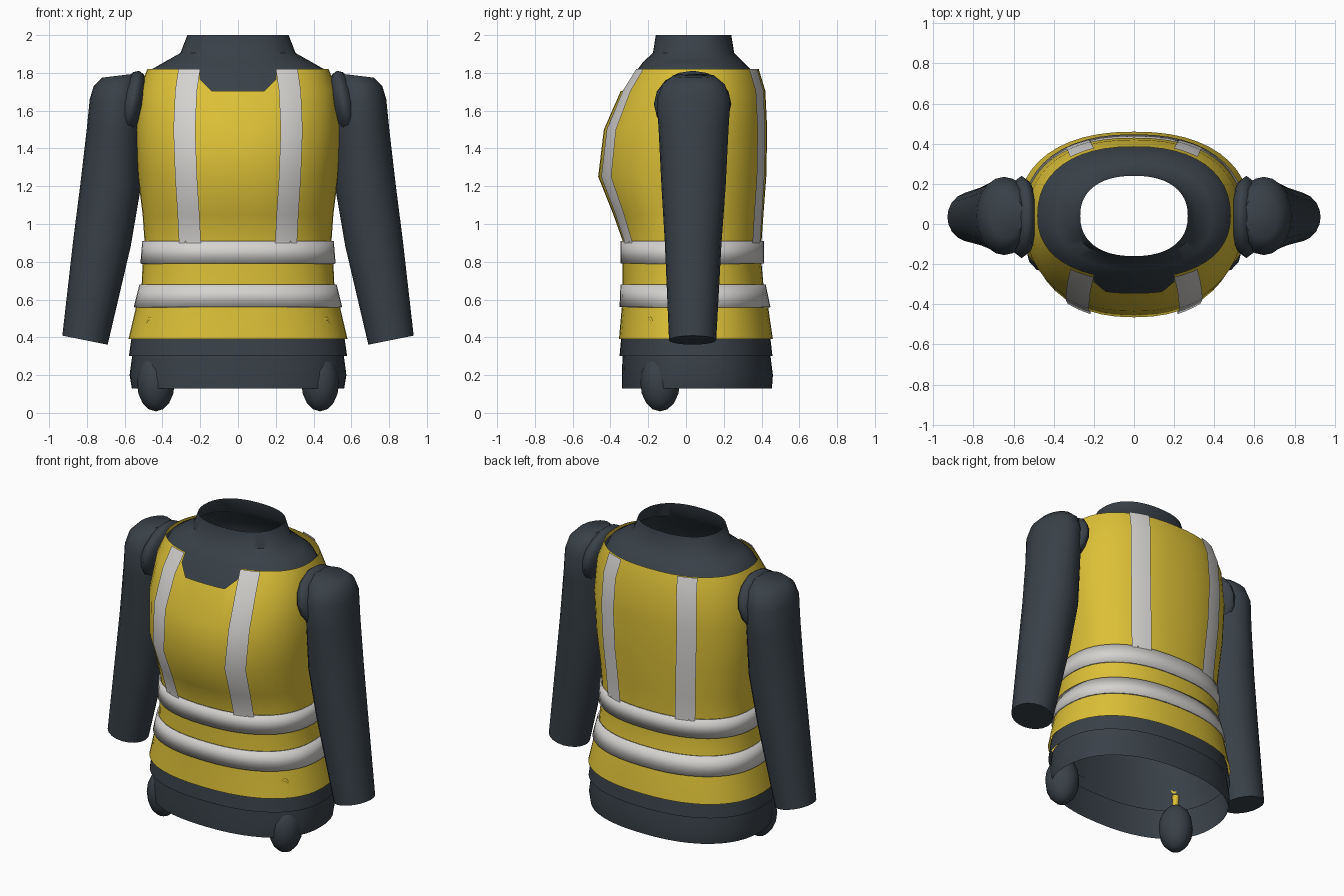
import bpy, bmesh, math
from mathutils import Vector

if "Cube" in bpy.data.objects:
    bpy.data.objects.remove(bpy.data.objects["Cube"])

CY, N, SEG = 0.04, 2.3, 48   # section centre in y, roundness, sides


def material(name, rgb):
    m = bpy.data.materials.new(name)
    m.diffuse_color = (*rgb, 1)
    m.use_nodes = True
    m.node_tree.nodes["Principled BSDF"].inputs["Base Color"].default_value = m.diffuse_color
    return m


DARK = material("charcoal cloth", (0.040, 0.052, 0.065))
YELLOW = material("safety yellow", (0.72, 0.53, 0.038))
SILVER = material("reflective silver", (0.66, 0.65, 0.63))

# vest sections: z, half width, front y, back y
VEST = [(0.39, 0.58, -0.355, 0.46), (0.56, 0.54, -0.34, 0.435), (0.68, 0.51, -0.335, 0.41),
        (0.79, 0.505, -0.335, 0.40), (0.91, 0.495, -0.335, 0.40), (1.05, 0.505, -0.385, 0.41),
        (1.25, 0.53, -0.465, 0.425), (1.5, 0.545, -0.435, 0.43), (1.705, 0.525, -0.345, 0.42),
        (1.82, 0.48, -0.27, 0.385)]


def section(z):
    for a, b in zip(VEST, VEST[1:]):
        if z <= b[0] + 1e-6:
            t = (z - a[0]) / (b[0] - a[0])
            return tuple(p + (q - p) * t for p, q in zip(a, b))
    return VEST[-1]


def grown(s, d):
    return (s[0], s[1] + d, s[2] - d, s[3] + d)


def finish(name, bm, mat, angle=40, thick=0):
    bmesh.ops.recalc_face_normals(bm, faces=bm.faces)
    me = bpy.data.meshes.new(name)
    bm.to_mesh(me)
    bm.free()
    me.materials.append(mat)
    ob = bpy.data.objects.new(name, me)
    bpy.context.collection.objects.link(ob)
    if thick:
        mod = ob.modifiers.new("thickness", 'SOLIDIFY')
        mod.thickness = thick
        mod.offset = -1
    bpy.ops.object.select_all(action='DESELECT')
    ob.select_set(True)
    bpy.context.view_layer.objects.active = ob
    bpy.ops.object.shade_smooth_by_angle(angle=math.radians(angle))
    return ob


def bridge(bm, rings):
    n = len(rings[0])
    for a, b in zip(rings, rings[1:]):
        for i in range(n):
            j = (i + 1) % n
            bm.faces.new((a[i], a[j], b[j], b[i]))


def shell(sections):
    """Open tube of rounded torso sections."""
    bm = bmesh.new()
    rings = []
    for z, rx, yf, yb in sections:
        ring = []
        for i in range(SEG):
            a = math.tau * i / SEG
            c, s = math.cos(a), math.sin(a)
            x = math.copysign(abs(c) ** (2 / N), c) * rx
            depth = yb - CY if s > 0 else CY - yf
            ring.append(bm.verts.new((x, CY + math.copysign(abs(s) ** (2 / N), s) * depth, z)))
        rings.append(ring)
    bridge(bm, rings)
    return bm


# shirt body with neck, hidden under the vest
body = [grown(s, -0.018) for s in VEST[:-1]]
body += [(1.82, 0.455, -0.255, 0.34), (1.86, 0.385, -0.225, 0.30),
         (1.905, 0.305, -0.175, 0.255), (2.0, 0.268, -0.16, 0.24)]
finish("shirt_body", shell(body), DARK)

# shirt hem and lower skirt
finish("shirt_hem", shell([(0.30, 0.578, -0.352, 0.458), (0.41, 0.562, -0.342, 0.445)]), DARK)
finish("lower_skirt", shell([(0.13, 0.562, -0.34, 0.455), (0.20, 0.574, -0.34, 0.46),
                             (0.32, 0.558, -0.335, 0.445)]), DARK)

# vest with a cut front neckline
bm = shell(VEST)
for co, no in (((0.2, 0, 0), (1, 0, 0)), ((-0.2, 0, 0), (1, 0, 0)),
               ((0.2, 0, 1.765), (1, 0, -1)), ((-0.2, 0, 1.765), (1, 0, 1))):
    faces = [f for f in bm.faces if f.calc_center_median().z > 1.705
             and f.calc_center_median().y < 0]
    edges = {e for f in faces for e in f.edges}
    verts = {v for f in faces for v in f.verts}
    bmesh.ops.bisect_plane(bm, geom=faces + list(edges) + list(verts),
                           plane_co=co, plane_no=Vector(no).normalized())
gone = []
for f in bm.faces:
    c = f.calc_center_median()
    if c.z > 1.705 and c.y < 0 and abs(c.x) < 0.2 and abs(c.x) - 0.2 < c.z - 1.765:
        gone.append(f)
bmesh.ops.delete(bm, geom=gone, context='FACES')
finish("vest", bm, YELLOW)

# horizontal reflective bands
for name, z0, z1 in (("waist_band", 0.79, 0.91), ("lower_band", 0.56, 0.68)):
    finish(name, shell([grown(section(z), 0.012) for z in (z0, z1)]), SILVER, thick=0.01)

# vertical reflective strips, front and back
STRIP_X = {0.90: 0.255, 0.91: 0.255, 1.05: 0.262, 1.25: 0.275, 1.5: 0.284, 1.705: 0.275, 1.82: 0.258}
for side, label in ((1, "right"), (-1, "left")):
    for back in (False, True):
        bm = bmesh.new()
        rows = []
        for z, cx in STRIP_X.items():
            _, rx, yf, yb = grown(section(z), 0.012)
            depth = yb - CY if back else yf - CY
            row = []
            for k in range(6):
                x = cx - 0.058 + 0.116 * k / 5
                row.append(bm.verts.new((side * x, CY + depth * (1 - (x / rx) ** N) ** (1 / N), z)))
            rows.append(row)
        for a, b in zip(rows, rows[1:]):
            for k in range(5):
                bm.faces.new((a[k], a[k + 1], b[k + 1], b[k]))
        bmesh.ops.recalc_face_normals(bm, faces=bm.faces)
        f0 = next(iter(bm.faces))
        if (f0.normal.y > 0) != back:
            bmesh.ops.reverse_faces(bm, faces=bm.faces)
        finish(f"{'back' if back else 'front'}_strip_{label}", bm, SILVER)

# sleeves: z, centre x, half width, half depth, centre y, tilt
SLEEVE = [(0.385, 0.81, 0.12, 0.125, 0.035, 0.2), (0.90, 0.72, 0.152, 0.15, 0.038, 0.12),
          (1.20, 0.675, 0.16, 0.17, 0.04, 0.05), (1.50, 0.655, 0.146, 0.185, 0.04, 0),
          (1.66, 0.647, 0.138, 0.195, 0.04, 0), (1.74, 0.642, 0.122, 0.165, 0.04, -0.08),
          (1.785, 0.635, 0.085, 0.11, 0.04, -0.12)]


def ellipsoid(name, mat, loc, scale, tilt=0.0, u=12, v=8):
    bm = bmesh.new()
    bmesh.ops.create_uvsphere(bm, u_segments=u, v_segments=v, radius=1)
    ob = finish(name, bm, mat, 60)
    ob.location, ob.scale, ob.rotation_euler = loc, scale, (0, tilt, 0)


for side, label in ((1, "right"), (-1, "left")):
    bm = bmesh.new()
    rings = []
    for z, cx, rx, ry, cy, tilt in SLEEVE:
        ring = []
        for i in range(20):
            a = math.tau * i / 20
            dx = rx * math.cos(a)
            ring.append(bm.verts.new((side * (cx + dx), cy + ry * math.sin(a), z + tilt * dx)))
        rings.append(ring)
    bridge(bm, rings)
    bm.faces.new(rings[0])
    bm.faces.new(rings[-1])
    finish(f"sleeve_{label}", bm, DARK, 50)

    # shoulder joint between vest and sleeve
    ellipsoid(f"shoulder_{label}", DARK, (side * 0.56, 0.035, 1.635), (0.075, 0.205, 0.18), -side * 0.2)

    # hanging toggle
    ellipsoid(f"toggle_{label}", DARK, (side * 0.435, -0.137, 0.16), (0.10, 0.105, 0.152))

    # cord and loop above the toggle
    bm = bmesh.new()
    bmesh.ops.create_cone(bm, cap_ends=True, segments=10, radius1=0.012, radius2=0.022, depth=0.12)
    ob = finish(f"cord_{label}", bm, YELLOW)
    ob.location = (side * 0.463, -0.172, 0.345)
    bpy.ops.mesh.primitive_torus_add(major_radius=0.02, minor_radius=0.007, major_segments=14,
                                     minor_segments=6, location=(side * 0.468, -0.19, 0.468),
                                     rotation=(math.pi / 2, 0, side * 0.75))
    loop = bpy.context.object
    loop.name = f"cord_loop_{label}"
    loop.scale = (1, 1.5, 1)
    loop.data.materials.append(YELLOW)
    bpy.ops.object.shade_smooth()
